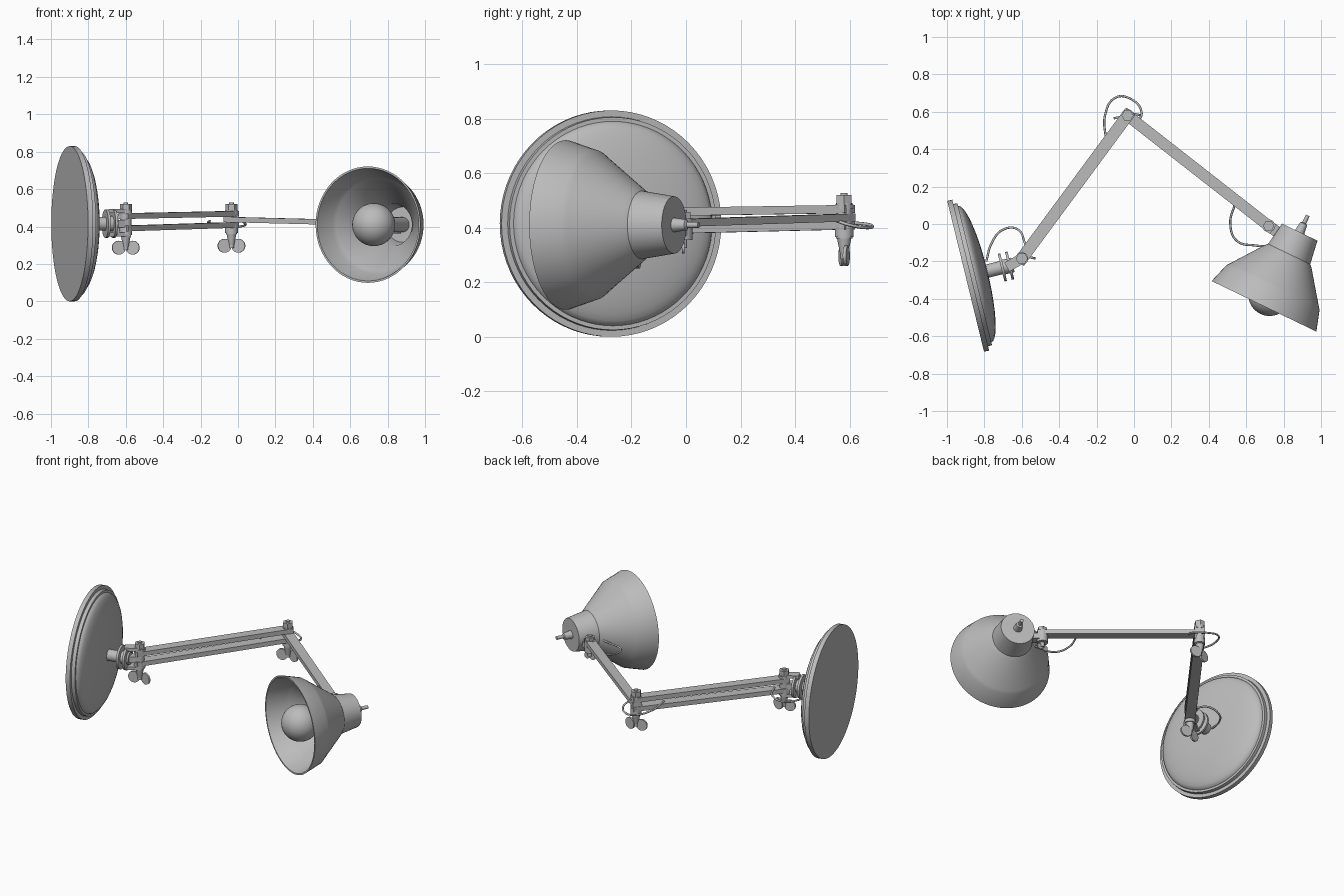
import bpy, bmesh, math
from mathutils import Vector, Matrix

if "Cube" in bpy.data.objects:
    bpy.data.objects.remove(bpy.data.objects["Cube"])

grey = bpy.data.materials.new("grey_metal")
grey.use_nodes = True
GREY = (0.5, 0.5, 0.5, 1)
grey.diffuse_color = GREY
grey.node_tree.nodes["Principled BSDF"].inputs["Base Color"].default_value = GREY


def finish(name, bm, angle=35):
    bmesh.ops.recalc_face_normals(bm, faces=bm.faces)
    me = bpy.data.meshes.new(name)
    bm.to_mesh(me)
    bm.free()
    me.materials.append(grey)
    ob = bpy.data.objects.new(name, me)
    bpy.context.collection.objects.link(ob)
    bpy.ops.object.select_all(action='DESELECT')
    ob.select_set(True)
    bpy.context.view_layer.objects.active = ob
    bpy.ops.object.shade_smooth_by_angle(angle=math.radians(angle))
    return ob


def frame(origin, axis):
    """Local z along axis, placed at origin."""
    rot = Vector(axis).to_track_quat('Z', 'Y').to_matrix().to_4x4()
    return Matrix.Translation(origin) @ rot


def lathe(name, origin, axis, profile, n=32, closed=False):
    """Spin (radius, height) points around an axis."""
    bm = bmesh.new()
    vs = [bm.verts.new((r, 0, h)) for r, h in profile]
    pairs = list(zip(vs, vs[1:])) + ([(vs[-1], vs[0])] if closed else [])
    es = [bm.edges.new(p) for p in pairs]
    bmesh.ops.spin(bm, geom=vs + es, cent=(0, 0, 0), axis=(0, 0, 1),
                   angle=2 * math.pi, steps=n, use_merge=True)
    bmesh.ops.remove_doubles(bm, verts=bm.verts, dist=1e-5)
    bm.transform(frame(origin, axis))
    return finish(name, bm)


def rod(name, p0, p1, r, n=24):
    d = Vector(p1) - Vector(p0)
    return lathe(name, p0, d, [(0, 0), (r, 0), (r, d.length), (0, d.length)], n)


def bar(name, p0, p1, width, height, extra=0.0):
    """Flat bar between two points, height measured along z."""
    p0, p1 = Vector(p0), Vector(p1)
    d = p1 - p0
    side = Vector((-d.y, d.x, 0)).normalized()
    u = d.normalized()
    up = u.cross(side)
    bm = bmesh.new()
    bmesh.ops.create_cube(bm, size=1)
    m = Matrix((u * (d.length + 2 * extra), side * width, up * height)).transposed().to_4x4()
    bm.transform(Matrix.Translation((p0 + p1) / 2) @ m)
    return finish(name, bm)


def cable(name, pts, r=0.006):
    cu = bpy.data.curves.new(name, 'CURVE')
    cu.dimensions = '3D'
    cu.bevel_depth = r
    cu.bevel_resolution = 2
    cu.use_fill_caps = True
    sp = cu.splines.new('BEZIER')
    sp.bezier_points.add(len(pts) - 1)
    for b, p in zip(sp.bezier_points, pts):
        b.co = p
        b.handle_left_type = b.handle_right_type = 'AUTO'
    cu.materials.append(grey)
    ob = bpy.data.objects.new(name, cu)
    bpy.context.collection.objects.link(ob)


Z = 0.415
A = Vector((-0.60, -0.185, Z))    # hinge by the base
B = Vector((-0.035, 0.58, Z))     # elbow hinge
C = Vector((0.72, -0.01, Z))      # hinge by the shade

# Round weighted base with stepped rim and domed face
base_axis = Vector((0.972, 0.237, 0)).normalized()
base_c = Vector((-0.90, -0.28, Z))
dome = [(0.375 * math.cos(a), 0.05 + 0.07 * math.sin(a))
        for a in [math.pi / 2 * i / 10 for i in range(10)]]
lathe("base", base_c, base_axis,
      [(0, 0), (0.415, 0), (0.415, 0.028), (0.392, 0.028), (0.39, 0.05)]
      + dome + [(0, 0.12)], 72)
mount = lambda h: base_c + base_axis * h
rod("base_stem", mount(0.11), mount(0.205), 0.036)
for i, h in enumerate((0.195, 0.235)):
    rod(f"swivel_plate_{i}", mount(h), mount(h + 0.014), 0.076)
rod("swivel_core", mount(0.2), mount(0.26), 0.04)

# Clevis joining the swivel to the first hinge
for i, dz in enumerate((-0.058, 0.068)):
    bar(f"clevis_plate_{i}", mount(0.24) + Vector((0, 0, dz)),
        A + Vector((0, 0, dz)), 0.055, 0.02, 0.015)
bar("clevis_block", mount(0.24), A, 0.05, 0.04)


def hinge(name, p, low, high):
    """Bolt with hex nut on top and wing nut below."""
    at = lambda z: Vector((p.x, p.y, z))
    rod(name + "_bolt", at(low), at(high + 0.008), 0.013)
    rod(name + "_hex_nut", at(high - 0.035), at(high), 0.032, 6)
    rod(name + "_top_washer", at(high - 0.052), at(high - 0.035), 0.034)
    rod(name + "_lower_collar", at(low + 0.08), at(low + 0.125), 0.034)
    lathe(name + "_wing_hub", at(low + 0.015), (0, 0, 1),
          [(0, 0), (0.014, 0), (0.027, 0.065), (0, 0.065)], 20)
    for s in (-1, 1):
        c = at(low + 0.012) + Vector((0.037 * s, 0.008 * s, 0))
        t = Vector((0.2 * s, 1, 0)) * 0.006
        rod(f"{name}_wing_{s}", c - t, c + t, 0.037)


hinge("base_hinge", A, 0.275, 0.52)
hinge("elbow_hinge", B, 0.285, 0.52)

# Lower arm of two parallel bars, upper arm of one
for i, (za, zb) in enumerate(((0.39, 0.408), (0.456, 0.468))):
    bar(f"lower_arm_bar_{i}", (A.x, A.y, za), (B.x, B.y, zb), 0.064, 0.03, 0.025)
bar("upper_arm", (B.x, B.y, 0.437), (C.x, C.y, 0.418), 0.06, 0.028, 0.03)
for p, n in ((A, "base_hinge"), (B, "elbow_hinge")):
    rod(n + "_sleeve", (p.x, p.y, 0.36), (p.x, p.y, 0.49), 0.03)

# Hollow shade with vent holes in its back
sa = Vector((0.434, 0.90, 0)).normalized()
sc = Vector((0.695, -0.44, 0.41))
on_axis = lambda h: sc + sa * h
outer = [(0.311, 0), (0.276, 0.112), (0.262, 0.13), (0.14, 0.295), (0.125, 0.31), (0.105, 0.44)]
inner = [(0, 0.425), (0.094, 0.425), (0.114, 0.305), (0.25, 0.13), (0.264, 0.11), (0.301, 0)]
shade = lathe("shade", sc, sa, outer + [(0, 0.44)] + inner, 64, closed=True)

bm = bmesh.new()
for i in range(6):
    a = math.pi / 3 * i
    bmesh.ops.create_cone(bm, cap_ends=True, segments=20, radius1=0.025, radius2=0.025, depth=0.06,
                          matrix=Matrix.Translation((0.068 * math.cos(a), 0.068 * math.sin(a), 0)))
bm.transform(frame(on_axis(0.435), sa))
cutter = finish("vent_cutter", bm)
cutter.hide_render = True
cutter.hide_viewport = True
cut = shade.modifiers.new("vents", 'BOOLEAN')
cut.operation = 'DIFFERENCE'
cut.solver = 'EXACT'
cut.object = cutter

# Bulb, socket and cable grip on the back
R = 0.115
ball = [(R * math.sin(a), 0.07 - R * math.cos(a)) for a in [math.pi * i / 20 for i in range(17)]]
lathe("bulb", sc, sa, ball + [(0.045, 0.2), (0.04, 0.24), (0, 0.24)], 40)
rod("socket", on_axis(0.23), on_axis(0.43), 0.04)
lathe("cable_grip", on_axis(0.43), sa,
      [(0, 0), (0.028, 0), (0.02, 0.06), (0.011, 0.065), (0.011, 0.11), (0, 0.11)], 20)

# Small hinge that holds the shade
rod("shade_hinge_bolt", C + Vector((0, 0, -0.09)), C + Vector((0, 0, 0.05)), 0.014)
rod("shade_hinge_nut", C + Vector((0, 0, 0.02)), C + Vector((0, 0, 0.042)), 0.03, 6)
rod("shade_hinge_sleeve", C + Vector((0, 0, -0.06)), C + Vector((0, 0, 0.02)), 0.034)
bar("shade_bracket", C + Vector((0, 0, -0.025)), on_axis(0.37) + Vector((0, 0, -0.03)), 0.06, 0.035)
for s in (-1, 1):
    c = C + Vector((0.02 * s, 0, -0.09))
    rod(f"shade_hinge_wing_{s}", c - Vector((0, 0.004, 0)), c + Vector((0, 0.004, 0)), 0.02)

# Power cable loops at each joint
cable("base_cable", [(-0.79, -0.2, 0.40), (-0.76, -0.1, 0.39), (-0.70, -0.03, 0.39),
                     (-0.62, -0.03, 0.41), (-0.58, -0.11, 0.425)])
cable("elbow_cable", [(-0.15, 0.45, 0.43), (-0.155, 0.58, 0.42), (-0.1, 0.675, 0.41),
                      (-0.02, 0.67, 0.40), (0.04, 0.6, 0.41), (0.02, 0.54, 0.43)])
cable("shade_cable", [(0.54, 0.11, 0.425), (0.515, 0.0, 0.40), (0.55, -0.09, 0.39),
                      (0.65, -0.115, 0.39), (0.76, -0.12, 0.40)])
